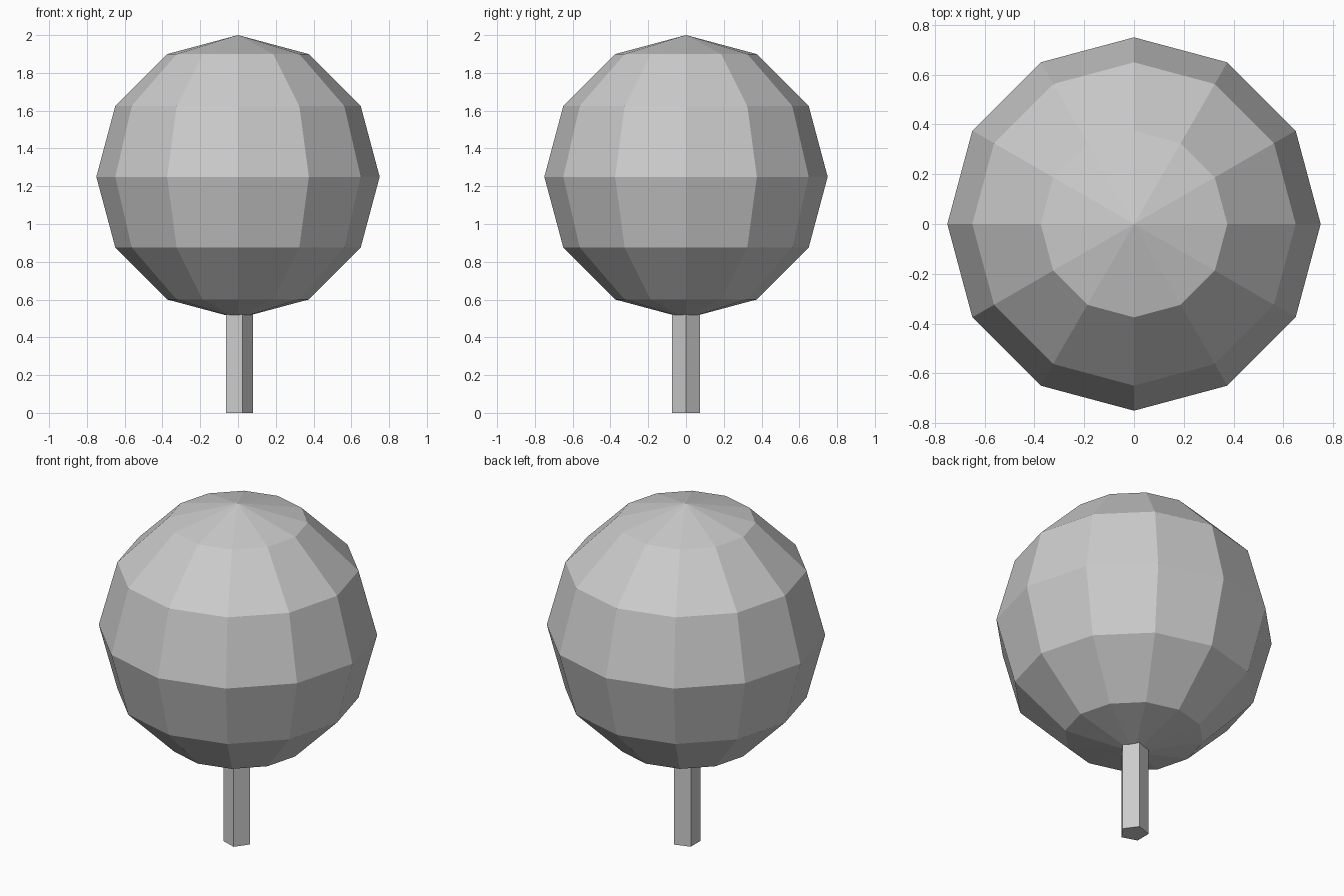
import bpy
import math

cube = bpy.data.objects.get("Cube")
if cube:
    bpy.data.objects.remove(cube, do_unlink=True)

# One plain grey for the whole tree
GREY = (0.6, 0.6, 0.6, 1.0)
grey = bpy.data.materials.new("light_grey")
grey.use_nodes = True
grey.diffuse_color = GREY
shader = next(n for n in grey.node_tree.nodes if n.type == "BSDF_PRINCIPLED")
shader.inputs["Base Color"].default_value = GREY


def finish(name):
    """Name the new part, colour it and keep its facets flat."""
    part = bpy.context.object
    part.name = part.data.name = name
    part.data.materials.append(grey)
    bpy.ops.object.shade_flat()
    return part


# Faceted round crown
bpy.ops.mesh.primitive_uv_sphere_add(
    segments=12, ring_count=6, radius=0.75, location=(0, 0, 1.25))
finish("crown")

# Five-sided trunk with one corner towards +x, its top sunk into the crown
TRUNK_HEIGHT = 0.7
bpy.ops.mesh.primitive_cylinder_add(
    vertices=5, radius=0.079, depth=TRUNK_HEIGHT,
    location=(0, 0, TRUNK_HEIGHT / 2), rotation=(0, 0, -math.pi / 2))
finish("trunk")
